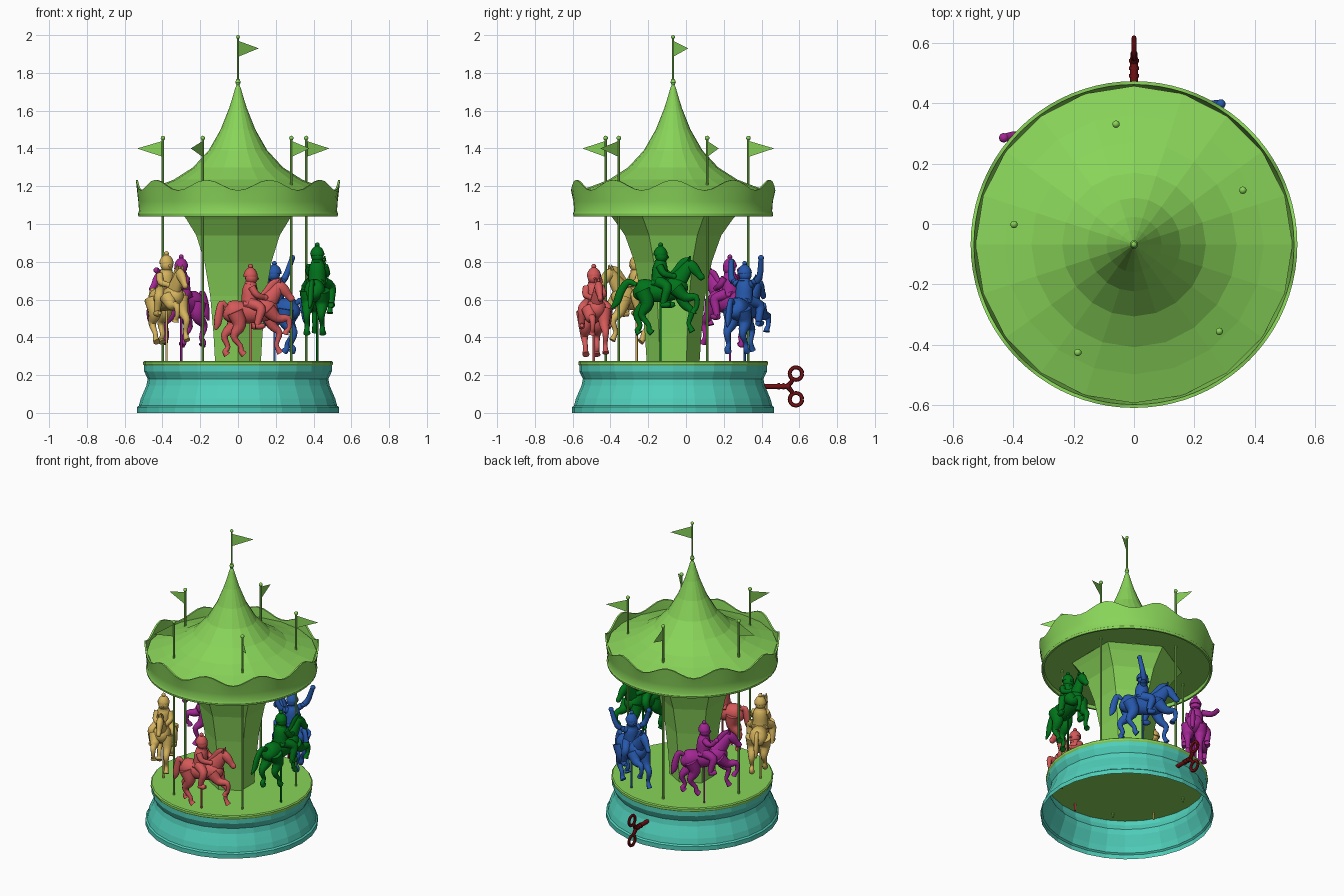
import bpy, bmesh, math
from mathutils import Vector, Matrix

if "Cube" in bpy.data.objects:
    bpy.data.objects.remove(bpy.data.objects["Cube"])

AX = Vector((0, -0.068, 0))          # vertical axis of the carousel


def material(name, rgb):
    m = bpy.data.materials.new(name)
    m.diffuse_color = (*rgb, 1)
    m.use_nodes = True
    m.node_tree.nodes["Principled BSDF"].inputs["Base Color"].default_value = m.diffuse_color
    return m


LIME = material("lime", (0.25, 0.66, 0.10))
TEAL = material("teal", (0.08, 0.62, 0.49))
KEY = material("dark_red", (0.17, 0.005, 0.007))


def finish(name, bm, mat, matrix=Matrix(), smooth=None):
    bmesh.ops.recalc_face_normals(bm, faces=bm.faces)
    me = bpy.data.meshes.new(name)
    bm.to_mesh(me)
    bm.free()
    me.materials.append(mat)
    ob = bpy.data.objects.new(name, me)
    ob.matrix_world = matrix
    bpy.context.collection.objects.link(ob)
    if smooth:
        bpy.ops.object.select_all(action='DESELECT')
        ob.select_set(True)
        bpy.context.view_layer.objects.active = ob
        bpy.ops.object.shade_smooth_by_angle(angle=math.radians(smooth))
    return ob


def lathe(name, profile, sides, mat, closed=False, wave=None, smooth=None, turn=0):
    """Revolve (r, z) points; wave(point_index, angle) adds to z."""
    bm = bmesh.new()
    rings = []
    for i, (r, z) in enumerate(profile):
        ring = []
        for k in range(sides):
            a = 2 * math.pi * k / sides + turn
            dz = wave(i, a) if wave else 0
            ring.append(bm.verts.new((r * math.cos(a), r * math.sin(a), z + dz)))
        rings.append(ring)
    pairs = list(zip(rings, rings[1:])) + ([(rings[-1], rings[0])] if closed else [])
    for a, b in pairs:
        for k in range(sides):
            j = (k + 1) % sides
            bm.faces.new((a[k], a[j], b[j], b[k]))
    return finish(name, bm, mat, Matrix.Translation(AX), smooth)


def tube(bm, pts, sides=10, steps=3, wide=1.0, side_axis=None):
    """Loft round sections through (x, y, z, radius) points with a smooth path."""
    p = [Vector(q) for q in pts]
    p = [2 * p[0] - p[1]] + p + [2 * p[-1] - p[-2]]
    path = []
    for i in range(1, len(p) - 2):
        a, b, c, d = p[i - 1:i + 3]
        for s in range(steps):
            t = s / steps
            path.append(0.5 * (2 * b + (c - a) * t + (2 * a - 5 * b + 4 * c - d) * t * t
                               + (3 * b - a - 3 * c + d) * t ** 3))
    path.append(p[-2])
    rings = []
    for i, q in enumerate(path):
        tan = (path[min(i + 1, len(path) - 1)] - path[max(i - 1, 0)]).to_3d().normalized()
        ref = side_axis or (Vector((0, 1, 0)) if abs(tan.y) < 0.8 else Vector((1, 0, 0)))
        u = (ref - tan * ref.dot(tan)).normalized()
        v = tan.cross(u)
        rings.append([bm.verts.new(q.to_3d() + q.w * (math.cos(t) * u * wide + math.sin(t) * v))
                      for t in (2 * math.pi * k / sides for k in range(sides))])
    for a, b in zip(rings, rings[1:]):
        for k in range(sides):
            j = (k + 1) % sides
            bm.faces.new((a[k], a[j], b[j], b[k]))
    bm.faces.new(rings[0])
    bm.faces.new(rings[-1])


def ball(bm, c, r, seg=10):
    bmesh.ops.create_uvsphere(bm, u_segments=seg, v_segments=max(6, seg - 2), radius=r,
                              matrix=Matrix.Translation(c))


# Base: open underneath, stepped and waisted
lathe("base_drum", [(.535, 0), (.535, .03), (.525, .038), (.515, .075), (.498, .115), (.485, .145),
                    (.478, .18), (.49, .205), (.497, .22), (.497, .255), (.47, .255)], 28, TEAL)
lathe("platform", [(.001, .25), (.497, .25), (.502, .258), (.502, .27), (.495, .276), (.001, .276)],
      28, LIME)
# Flared six-sided centre column, one edge facing the front
lathe("centre_column", [(.14, .27), (.15, .42), (.17, .62), (.205, .8), (.255, .94), (.315, 1.025),
                        (.345, 1.06)], 6, LIME, turn=math.pi / 6)
lathe("ceiling", [(.30, 1.062), (.52, 1.062)], 40, LIME)
# Tent roof with finial
lathe("tent_roof", [(.001, 1.77), (.01, 1.765), (.014, 1.75), (.008, 1.735), (.015, 1.72),
                    (.026, 1.68), (.048, 1.61), (.092, 1.5), (.155, 1.39), (.238, 1.3),
                    (.34, 1.235), (.43, 1.2), (.525, 1.17)], 20, LIME)
# Scalloped band around the roof
lathe("canopy_band", [(.515, 1.04), (.527, 1.04), (.53, 1.055), (.524, 1.068), (.528, 1.12),
                      (.541, 1.206), (.53, 1.206), (.512, 1.06)], 80, LIME, closed=True,
      wave=lambda i, a: .028 * math.cos(10 * a) if i in (5, 6) else 0, smooth=35)


# Poles with ball tops and pennants
def flag_pole(name, pos, z0, z1, r, direction, length, ztop):
    bm = bmesh.new()
    tube(bm, [(*pos, z0, r), (*pos, z1, r)], 8, 1)
    ball(bm, (*pos, z1), r * 1.9)
    finish(name, bm, LIME, Matrix.Translation(AX), 40)
    bm = bmesh.new()
    d = Vector((*direction, 0)).normalized() * length
    b = Vector((*pos, ztop))
    bm.faces.new([bm.verts.new(v) for v in
                  (b, b + d - Vector((0, 0, .04)), b - Vector((0, 0, .085)))])
    finish(name.replace("pole", "flag"), bm, LIME, Matrix.Translation(AX))


flag_pole("top_pole", (0, 0), 1.74, 1.99, .0055, (.11, .08), .136, 1.97)
for k in range(5):
    a = math.radians(26.5 + 72 * k)
    d = (math.cos(a), math.sin(a))
    flag_pole(f"canopy_pole_{k+1}", (.403 * d[0], .403 * d[1]), .22, 1.455, .0065, d, .138, 1.44)

# Wind-up key at the back
X = Vector((1, 0, 0))
bm = bmesh.new()
tube(bm, [(0, .40, .14, .013), (0, .55, .14, .013)], 12, 1)
for y in (.485, .51, .535):
    tube(bm, [(0, y, .14, .017), (0, y + .012, .14, .017)], 12, 1)
for s in (-1, 1):
    tube(bm, [(0, .535, .14, .014), (0, .555, .14 + s * .02, .012), (0, .567, .14 + s * .04, .011)],
         8, side_axis=X)
    loop = [(0, .582 + .033 * math.cos(t), .14 + s * .068 + .033 * math.sin(t), .0105)
            for t in (2 * math.pi * k / 20 for k in range(21))]
    tube(bm, loop, 8, 1, wide=.8, side_axis=X)
finish("winding_key", bm, KEY, smooth=40)


# Galloping horse, local x forward, origin at the middle of the body
def horse(name, mat, mtx, tail, floor):
    bm = bmesh.new()

    def part(pts, y=0, **kw):
        tube(bm, [(x, y, z, r) for x, z, r in pts], **kw)
    part([(-.142, .005, .02), (-.125, 0, .048), (-.09, 0, .062), (-.03, -.005, .058),
          (.03, 0, .058), (.085, .015, .06), (.12, .03, .045), (.137, .04, .015)], wide=.9, sides=14)
    part([(.075, .03, .055), (.115, .08, .042), (.145, .125, .031), (.158, .148, .02)], wide=.7)
    part([(.14, .145, .015), (.155, .137, .029), (.18, .115, .029), (.205, .085, .02),
          (.222, .066, .018), (.228, .058, .008)], wide=.75)
    part([(.04, .065, .012), (.085, .105, .02), (.12, .15, .02), (.155, .168, .01)], wide=.5)  # mane
    part([(-.13, .03, .012), (-.14 - .02 * tail, .045, .018), (-.135 - .045 * tail, -.01, .022),
          (-.135 - .055 * tail, -.06, .02), (-.13 - .075 * tail, -.095, .006)], wide=.7)
    part([(-.045, .035, .03), (0, .035, .036), (.045, .035, .03)], wide=1.5)  # saddle
    for s in (-1, 1):
        part([(.152, .155, .01), (.158, .182, .003)], .015 * s, sides=6)  # ear
    # hind legs, then front legs
    part([(-.09, 0, .045), (-.085, -.07, .036), (-.135, -.125, .02), (-.115, -.185, .013),
          (-.13, -.21, .015), (-.12, -.228, .019)], .036)
    part([(-.09, 0, .045), (-.065, -.07, .036), (-.095, -.13, .02), (-.06, -.18, .013),
          (-.055, -.21, .015), (-.04, -.226, .019)], -.036)
    part([(.09, .01, .042), (.14, -.035, .027), (.195, -.035, .018), (.2, -.085, .012),
          (.185, -.105, .014), (.18, -.12, .018)], -.038)
    part([(.09, .01, .042), (.12, -.07, .027), (.16, -.11, .018), (.145, -.17, .012),
          (.155, -.2, .014), (.165, -.218, .018)], .038)
    tube(bm, [(0, 0, floor, .006), (0, 0, 0, .006)], 8, 1)  # carrying pole
    finish(name, bm, mat, mtx, 50)


# Rider in coat and bobble hat; hands = (left, right) positions
def rider(name, mat, mtx, hands):
    bm = bmesh.new()
    tube(bm, [(-.005, 0, .03, .048), (-.005, 0, .065, .044), (-.003, 0, .11, .042),
              (0, 0, .14, .034), (.002, 0, .16, .016)], 12, wide=1.1)
    ball(bm, (.005, 0, .18), .034, 14)
    tube(bm, [(0, 0, .185, .037), (0, 0, .2, .037), (0, 0, .222, .026), (0, 0, .235, .01)], 12)
    ball(bm, (0, 0, .241), .013)
    ball(bm, (.038, 0, .176), .007, 8)  # nose
    tube(bm, [(0, 0, .145, .034), (.002, 0, .158, .03)], 12, 1)  # scarf
    for s, hand in zip((1, -1), hands):
        hx, hy, hz = hand
        sh, el = Vector((0, s * .038, .13)), Vector((hx * .35, s * (.035 + hy * .5), .06 + hz * .4))
        tube(bm, [(*sh, .021), (*el, .018), (hx, s * hy, hz, .014)], 8)
        ball(bm, (hx, s * hy, hz), .016)
        tube(bm, [(-.005, s * .03, .045, .032), (.045, s * .066, .02, .026),
                  (.035, s * .07, -.03, .021), (.025, s * .07, -.068, .017)], 8)
        tube(bm, [(.015, s * .07, -.075, .016), (.045, s * .072, -.076, .017),
                  (.065, s * .074, -.072, .01)], 8)
    finish(name, bm, mat, mtx, 50)


REINS = (.075, .025, .075)
RIDERS = [  # colour name, rgb, height, tail flow, left hand, right hand
    ("red", (.66, .10, .10), .535, .75, REINS, REINS),
    ("green", (0, .17, .01), .648, 1.8, REINS, REINS),
    ("blue", (.02, .10, .42), .55, 1, (.04, .10, .25), (-.045, .12, .27)),
    ("purple", (.37, .02, .30), .585, 1, REINS, (.055, .13, .17)),
    ("yellow", (.66, .45, .11), .602, 1, REINS, REINS),
]
for k, (col, rgb, z, tail, lh, rh) in enumerate(RIDERS):
    a = math.radians(-81 + 72 * k)
    pos = AX + Vector((.425 * math.cos(a), .425 * math.sin(a), z))
    mtx = Matrix.Translation(pos) @ Matrix.Rotation(a + math.pi / 2, 4, 'Z')
    mat = material(col, rgb)
    horse(f"{col}_horse", mat, mtx, tail, .2 - z)
    rider(f"{col}_rider", mat, mtx, (lh, rh))
